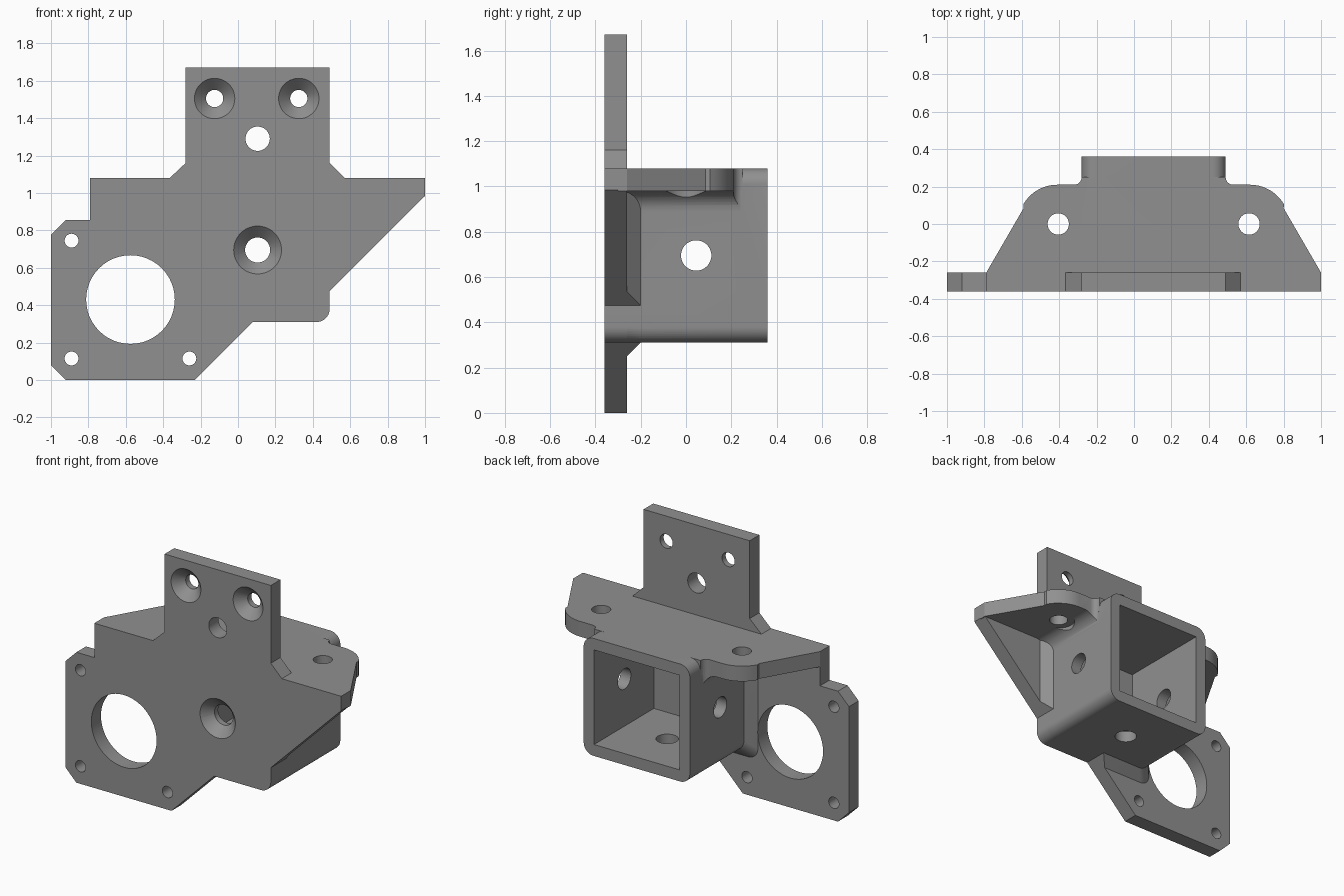
import bpy, bmesh, math

if "Cube" in bpy.data.objects:
    bpy.data.objects.remove(bpy.data.objects["Cube"])

CX = 0.105                      # symmetry line of the tube and shelf
FRONT, BACK = -0.36, -0.26      # faces of the mounting plate

grey = bpy.data.materials.new("plain_grey")
grey.diffuse_color = (0.28, 0.28, 0.28, 1)
grey.use_nodes = True
grey.node_tree.nodes["Principled BSDF"].inputs["Base Color"].default_value = grey.diffuse_color


def place(u, v, w, axis):
    return {"x": (w, u, v), "y": (u, w, v), "z": (u, v, w)}[axis]


def loft(name, lower, upper, axis, a, b):
    """Solid between two matching outlines at a and b along an axis."""
    bm = bmesh.new()
    p = [bm.verts.new(place(u, v, a, axis)) for u, v in lower]
    q = [bm.verts.new(place(u, v, b, axis)) for u, v in upper]
    bm.faces.new(p)
    bm.faces.new(q)
    for i in range(len(p)):
        j = (i + 1) % len(p)
        bm.faces.new((p[i], p[j], q[j], q[i]))
    bmesh.ops.recalc_face_normals(bm, faces=bm.faces)
    me = bpy.data.meshes.new(name)
    bm.to_mesh(me)
    bm.free()
    me.materials.append(grey)
    ob = bpy.data.objects.new(name, me)
    bpy.context.collection.objects.link(ob)
    return ob


def prism(name, pts, axis, a, b):
    return loft(name, pts, pts, axis, a, b)


def arc(cx, cy, r, a0, a1, n=10):
    angles = [math.radians(a0 + (a1 - a0) * i / n) for i in range(n + 1)]
    return [(cx + r * math.cos(t), cy + r * math.sin(t)) for t in angles]


def circle(u, v, r, n=48):
    return arc(u, v, r, 0, 360, n)[:-1]


def rounded(x0, z0, x1, z1, r):
    return (arc(x0 + r, z0 + r, r, 180, 270) + arc(x1 - r, z0 + r, r, 270, 360)
            + arc(x1 - r, z1 - r, r, 0, 90) + arc(x0 + r, z1 - r, r, 90, 180))


def combine(target, tool, op):
    m = target.modifiers.new(op, "BOOLEAN")
    m.operation, m.object, m.solver = op, tool, "EXACT"
    bpy.context.view_layer.objects.active = target
    bpy.ops.object.modifier_apply(modifier=m.name)
    bpy.data.objects.remove(tool)


# Mounting plate
plate_pts = ([(-1, 0.08), (-0.92, 0), (-0.23, 0), (0.08, 0.31)]
             + arc(0.42, 0.38, 0.07, 270, 360)
             + [(0.49, 0.475), (1, 0.985), (1, 1.08), (0.57, 1.08), (0.49, 1.16),
                (0.49, 1.67), (-0.28, 1.67), (-0.28, 1.16), (-0.365, 1.08),
                (-0.79, 1.08), (-0.79, 0.855), (-0.92, 0.855), (-1, 0.775)])
bracket = prism("motor_bracket", plate_pts, "y", FRONT, BACK)

# Shelf with curved back corners and small fillets beside the tube
right_half = ([(1, -0.26), (0.8, 0.085)] + arc(0.62, 0.0, 0.21, 30, 90)
              + arc(0.53, 0.25, 0.04, 270, 180, 6) + [(0.49, 0.28)])
shelf_pts = right_half + [(2 * CX - x, y) for x, y in reversed(right_half)]
for p in (0, -1):
    x, y = shelf_pts[p]
    shelf_pts[p] = (x, -0.26)
shelf_pts = [(1, -0.3)] + shelf_pts + [(-0.79, -0.3)]
# keep the shelf behind the rounded tube corners
shelf_front = [(x, min(y, 0.25)) for x, y in shelf_pts]

# Square tube
tube = prism("square_tube", rounded(-0.28, 0.31, 0.49, 1.08, 0.07), "y", -0.3, 0.36)

# Sloped collar where the tube meets the plate
wide = rounded(-0.34, 0.25, 0.55, 1.07, 0.07)
collar = loft("collar", wide, rounded(-0.28, 0.31, 0.49, 1.07, 0.07), "y", BACK - 0.001, -0.2)
combine(collar, prism("collar_trim", plate_pts, "y", -0.5, 0), "INTERSECT")

# Fillets under the shelf, with round clearance for screw heads
fillets = []
for side in (1, -1):
    prof = [(0.45, 1.02), (0.58, 1.02)] + arc(0.58, 0.89, 0.09, 90, 180) + [(0.45, 0.89)]
    prof = [(CX + side * (x - CX), z) for x, z in prof]
    f = prism("shelf_fillet", prof, "y", -0.3, 0.24)
    combine(f, prism("fillet_trim", shelf_front, "z", 0.8, 1.2), "INTERSECT")
    hx = CX + side * 0.51
    combine(f, prism("head_clearance", circle(hx, 0.0, 0.1), "z", 0.8, 0.98), "DIFFERENCE")
    fillets.append(f)

shelf = prism("shelf", [(x, min(y, 0.21) if abs(x - CX) < 0.3 else y)
                        for x, y in shelf_front], "z", 0.98, 1.08)
for part in [shelf, tube, collar] + fillets:
    combine(bracket, part, "UNION")

# Tube cavity, open at the back
combine(bracket, prism("cavity", [(-0.205, 0.385), (0.415, 0.385), (0.415, 1.005),
                                  (-0.205, 1.005)], "y", BACK, 0.5), "DIFFERENCE")

# Plate holes: motor opening, motor screws, locating hole, countersunk screws
for x, z, r in ((-0.575, 0.43, 0.237), (-0.89, 0.745, 0.037), (-0.89, 0.115, 0.037),
                (-0.26, 0.115, 0.037), (CX, 1.29, 0.065), (CX, 0.695, 0.067),
                (-0.125, 1.505, 0.046), (0.325, 1.505, 0.046)):
    combine(bracket, prism("hole", circle(x, z, r), "y", -0.5, -0.1), "DIFFERENCE")
for x, z, r, big in ((CX, 0.695, 0.067, 0.128), (-0.125, 1.505, 0.046, 0.108),
                     (0.325, 1.505, 0.046, 0.108)):
    slope = (big - r) / 0.062
    cone = loft("countersink", circle(x, z, big + slope * 0.02), circle(x, z, r - 0.002),
                "y", FRONT - 0.02, FRONT + 0.064)
    combine(bracket, cone, "DIFFERENCE")

# Tube cross holes, floor hole and shelf holes
combine(bracket, prism("side_holes", circle(0.045, 0.695, 0.067), "x", -0.5, 0.7), "DIFFERENCE")
combine(bracket, prism("floor_hole", circle(CX, 0.045, 0.067), "z", 0.2, 0.6), "DIFFERENCE")
for x in (CX - 0.51, CX + 0.51):
    combine(bracket, prism("shelf_hole", circle(x, 0.0, 0.057), "z", 0.85, 1.2), "DIFFERENCE")

# Smooth curved faces, keep sharp edges
bpy.ops.object.select_all(action="DESELECT")
bracket.select_set(True)
bpy.context.view_layer.objects.active = bracket
bpy.ops.object.shade_smooth_by_angle(angle=math.radians(30))
